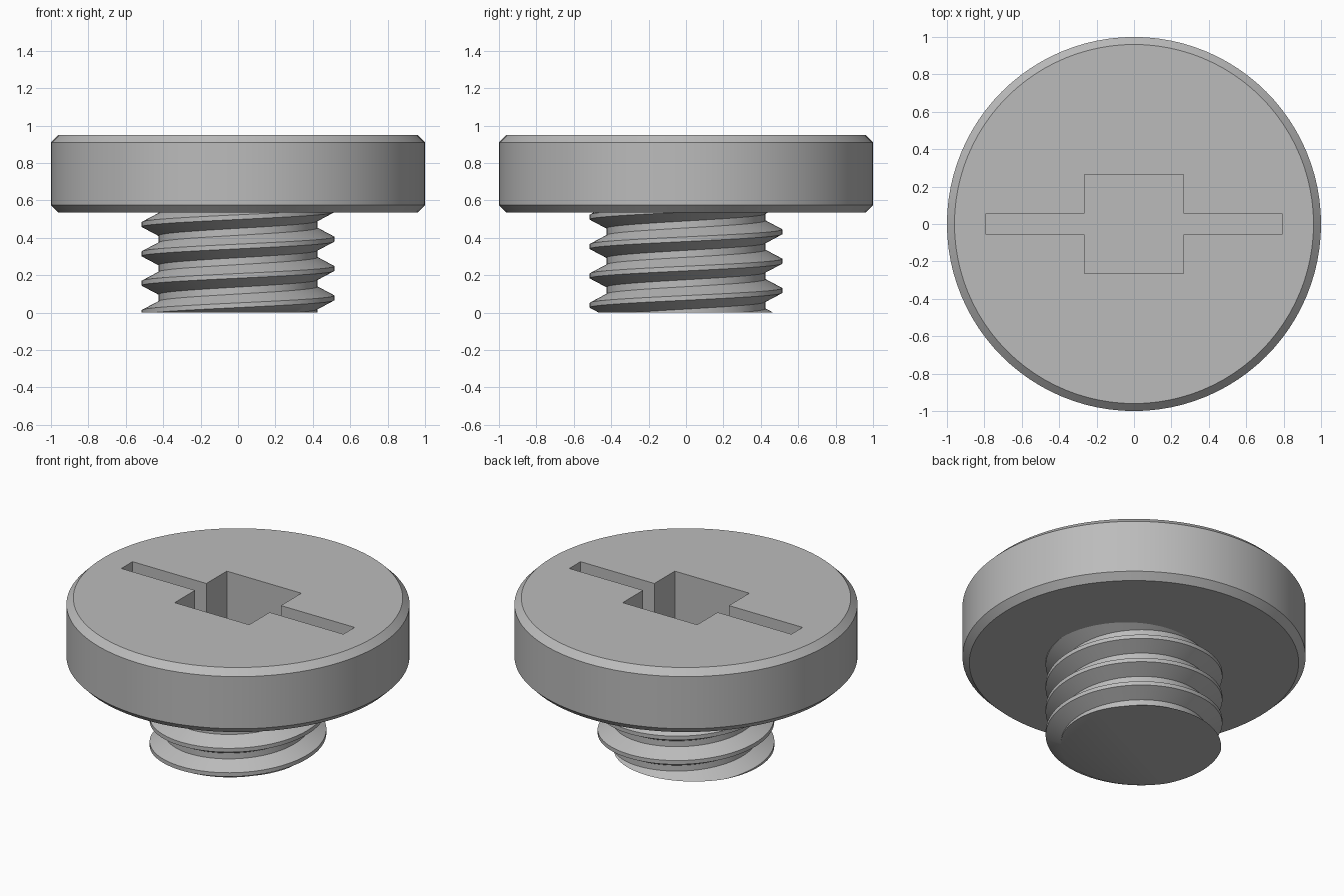
import bpy, bmesh
from math import sin, cos, pi, tau

cube = bpy.data.objects.get("Cube")
if cube:
    bpy.data.objects.remove(cube, do_unlink=True)

SEGMENTS = 96
HEAD_BOTTOM, HEAD_TOP, CHAMFER = 0.535, 0.95, 0.04
POCKET_DEPTH = 0.32
PITCH, ROOT, CREST = 0.157, 0.425, 0.515

metal = bpy.data.materials.new("grey metal")
metal.use_nodes = True
grey = (0.5, 0.5, 0.5, 1)
metal.diffuse_color = grey
metal.node_tree.nodes["Principled BSDF"].inputs["Base Color"].default_value = grey


def make_object(name, bm):
    bmesh.ops.recalc_face_normals(bm, faces=bm.faces)
    mesh = bpy.data.meshes.new(name)
    bm.to_mesh(mesh)
    bm.free()
    mesh.materials.append(metal)
    obj = bpy.data.objects.new(name, mesh)
    bpy.context.collection.objects.link(obj)
    return obj


def activate(obj):
    bpy.ops.object.select_all(action='DESELECT')
    obj.select_set(True)
    bpy.context.view_layer.objects.active = obj


# Head: a disc with chamfered rims
bm = bmesh.new()
profile = [(1 - CHAMFER, HEAD_BOTTOM), (1, HEAD_BOTTOM + CHAMFER),
           (1, HEAD_TOP - CHAMFER), (1 - CHAMFER, HEAD_TOP)]
rings = [[bm.verts.new((r * cos(tau * i / SEGMENTS), r * sin(tau * i / SEGMENTS), z))
          for i in range(SEGMENTS)] for r, z in profile]
for low, high in zip(rings, rings[1:]):
    for i in range(SEGMENTS):
        j = (i + 1) % SEGMENTS
        bm.faces.new((low[i], low[j], high[j], high[i]))
bm.faces.new(rings[0])
bm.faces.new(rings[-1])
head = make_object("screw_head", bm)

# Pocket: square drive crossed by a long narrow slot
bm = bmesh.new()
S, L, W = 0.265, 0.79, 0.057
quarter = [(L, W), (S, W), (S, S)]
outline = (quarter + [(-x, y) for x, y in reversed(quarter)]
           + [(-x, -y) for x, y in quarter] + [(x, -y) for x, y in reversed(quarter)])
floor = bm.faces.new([bm.verts.new((x, y, HEAD_TOP - POCKET_DEPTH)) for x, y in outline])
raised = bmesh.ops.extrude_face_region(bm, geom=[floor])["geom"]
bmesh.ops.translate(bm, vec=(0, 0, POCKET_DEPTH + 0.1),
                    verts=[v for v in raised if isinstance(v, bmesh.types.BMVert)])
cutter = make_object("pocket_cutter", bm)
cutter.hide_render = True

cut = head.modifiers.new("pocket", 'BOOLEAN')
cut.operation = 'DIFFERENCE'
cut.solver = 'EXACT'
cut.object = cutter
activate(head)
bpy.ops.object.modifier_apply(modifier=cut.name)
bpy.data.objects.remove(cutter, do_unlink=True)

# Threaded shank: a trapezoid thread swept along a right-handed helix
bm = bmesh.new()
thread = [(CREST, -0.0125), (CREST, 0.0125), (ROOT, 0.06), (ROOT, 0.097)]
TURNS = 7
columns = []
for i in range(TURNS * SEGMENTS + 1):
    a = tau * i / SEGMENTS
    lift = PITCH * (a / tau - 1.5)
    columns.append([bm.verts.new((r * cos(a), r * sin(a), lift + z)) for r, z in thread])
for i in range((TURNS - 1) * SEGMENTS):
    here = columns[i] + [columns[i + SEGMENTS][0]]
    after = columns[i + 1] + [columns[i + 1 + SEGMENTS][0]]
    for k in range(len(thread)):
        bm.faces.new((here[k], after[k], after[k + 1], here[k + 1]))

# Trim both shank ends flat and cap them
for height, direction in ((0, -1), (HEAD_BOTTOM + 0.03, 1)):
    result = bmesh.ops.bisect_plane(
        bm, geom=bm.verts[:] + bm.edges[:] + bm.faces[:],
        plane_co=(0, 0, height), plane_no=(0, 0, direction), clear_outer=True)
    rim = [e for e in result["geom_cut"] if isinstance(e, bmesh.types.BMEdge)]
    bmesh.ops.edgenet_fill(bm, edges=rim)
bmesh.ops.delete(bm, geom=[v for v in bm.verts if not v.link_faces], context='VERTS')
shank = make_object("threaded_shank", bm)

for obj in (head, shank):
    activate(obj)
    bpy.ops.object.shade_smooth_by_angle(angle=pi / 6)
